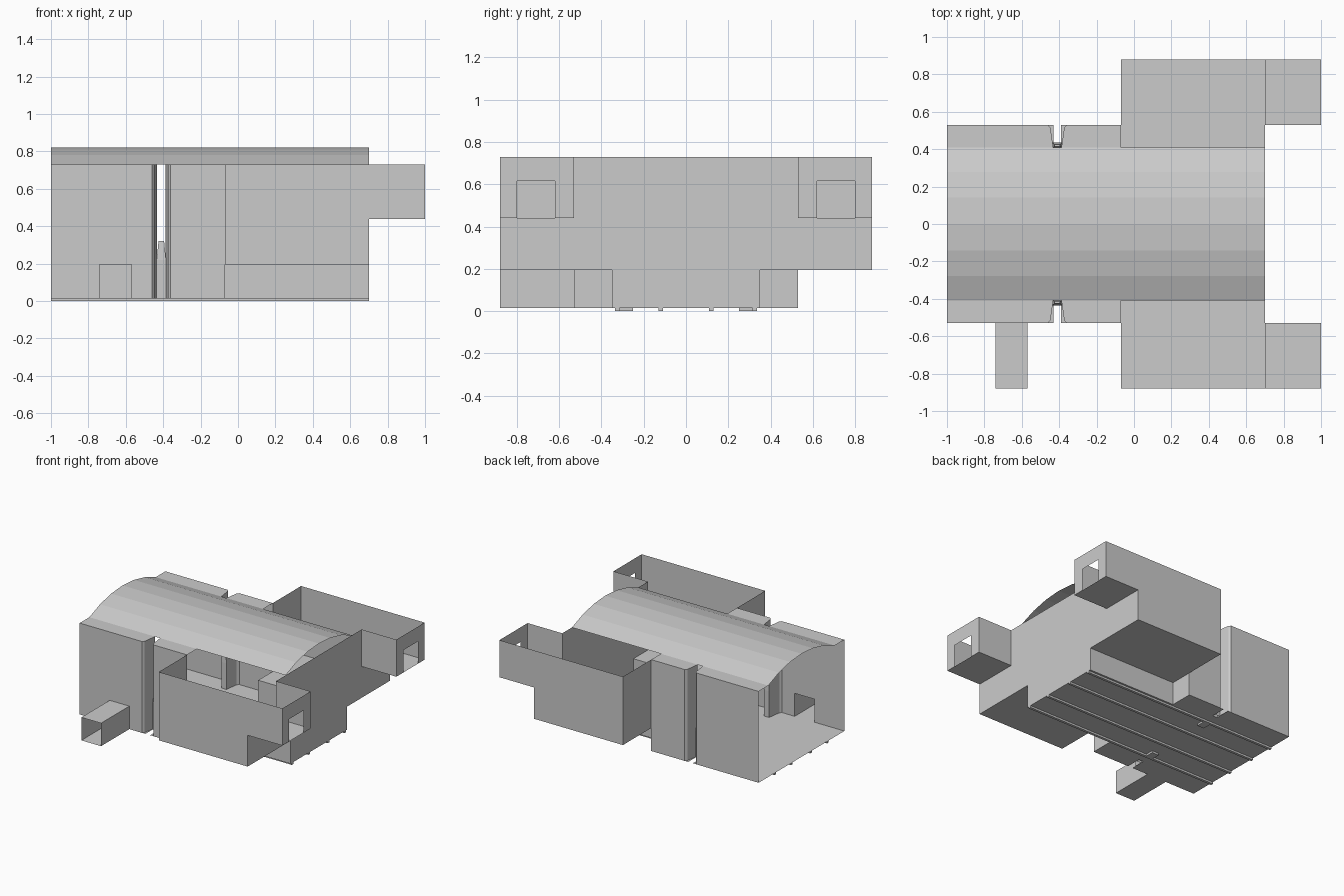
import bpy, bmesh, math

if "Cube" in bpy.data.objects:
    bpy.data.objects.remove(bpy.data.objects["Cube"])

FLOOR, DECK, HIGH, TOP, CROWN = 0.015, 0.195, 0.44, 0.73, 0.822
X0, XS, X1, X2 = -1.0, -0.07, 0.7, 1.0       # hall start, side room start, hall end, annex end
YT, YA, YH, YR = 0.35, 0.41, 0.53, 0.88      # trench, arch, hall wall, side room wall


def rect(axis, c, a, b):
    """Rectangle on a plane; a and b are ranges along the other two axes."""
    pts = [(a[0], b[0]), (a[1], b[0]), (a[1], b[1]), (a[0], b[1])]
    i = 'xyz'.index(axis)
    return [tuple(list(p[:i]) + [c] + list(p[i:])) for p in pts]


def strip(path, z0, z1):
    """Upright wall following a plan path."""
    return [[(*p, z0), (*q, z0), (*q, z1), (*p, z1)] for p, q in zip(path, path[1:])]


def flip(polys, s):
    return [[(x, y * s, z) for x, y, z in p] for p in polys]


def shell(name, polys):
    bm = bmesh.new()
    for p in polys:
        bm.faces.new([bm.verts.new(v) for v in p])
    bmesh.ops.remove_doubles(bm, verts=bm.verts, dist=0.0005)
    bmesh.ops.recalc_face_normals(bm, faces=bm.faces)
    me = bpy.data.meshes.new(name)
    bm.to_mesh(me)
    bm.free()
    ob = bpy.data.objects.new(name, me)
    bpy.context.collection.objects.link(ob)
    return ob


# Arched roof: six flat facets, open at both ends
R = (YA ** 2 + (CROWN - TOP) ** 2) / (2 * (CROWN - TOP))
A = math.asin(YA / R)
arc = [(R * math.sin(A * k / 3), CROWN - R + R * math.cos(A * k / 3)) for k in range(-3, 4)]
shell("arched_roof", [[(X0, *p), (X1, *p), (X1, *q), (X0, *q)] for p, q in zip(arc, arc[1:])])

# Hall floor, narrowing to a trench between the raised decks
shell("hall_floor", [
    rect('z', FLOOR, (X0, -0.43), (-YH, YH)),
    rect('z', FLOOR, (-0.43, -0.39), (-YA, YA)),
    rect('z', FLOOR, (-0.39, XS), (-YH, YH)),
    rect('z', FLOOR, (XS, X1), (-YT, YT))])

# End wall, up to the arch springing line
shell("end_wall", [rect('x', X1, (-YT, YT), (FLOOR, DECK)),
                   rect('x', X1, (-YH, YH), (DECK, TOP))])

# Floor grooves, sunk below the floor
def groove(y0, y1, x0=X0, x1=X1):
    return [rect('z', 0, (x0, x1), (y0, y1)),
            rect('y', y0, (x0, x1), (0, FLOOR)), rect('y', y1, (x0, x1), (0, FLOOR)),
            rect('x', x0, (y0, y1), (0, FLOOR)), rect('x', x1, (y0, y1), (0, FLOOR))]

for s, side in ((-1, "front"), (1, "back")):
    shell(side + "_inner_groove", flip(groove(0.11, 0.13), s))
    shell(side + "_outer_groove", flip(groove(0.315, 0.335), s))
    shell(side + "_groove_jog", flip(groove(0.25, 0.315, -0.44, -0.38), s))

    # Hall walls folding inward at the slot, with narrow ledges above
    left = [(-0.46, YH), (-0.447, 0.515), (-0.432, YA)]
    right = [(-0.388, YA), (-0.373, 0.515), (-0.36, YH)]
    walls = strip(left, FLOOR, TOP) + strip(right + [(XS, YH)], FLOOR, TOP)
    if s < 0:   # doorway to the small tunnel
        walls += [rect('y', YH, (X0, -0.74), (FLOOR, TOP)),
                  rect('y', YH, (-0.74, -0.57), (DECK, TOP)),
                  rect('y', YH, (-0.57, -0.46), (FLOOR, TOP))]
    else:
        walls += [rect('y', YH, (X0, -0.46), (FLOOR, TOP))]
    shell(side + "_hall_wall", flip(walls, s))
    shell(side + "_roof_ledge", flip([
        [(x, y, TOP) for x, y in [(X0, YA), (X0, YH)] + left],
        [(x, y, TOP) for x, y in right + [(XS, YH), (XS, YA)]]], s))

    # Low post closing the slot, with a tapered top
    post = [(-0.432, YA), (-0.388, YA), (-0.385, 0.435), (-0.435, 0.435)]
    tip = [(-0.425, 0.415), (-0.395, 0.415), (-0.395, 0.425), (-0.425, 0.425)]
    loop = list(zip(post, tip))
    loop.append(loop[0])
    shell(side + "_slot_post", flip(
        strip(post + post[:1], FLOOR, 0.22)
        + [[(*p, 0.22), (*q, 0.22), (*v, 0.32), (*u, 0.32)]
           for (p, u), (q, v) in zip(loop, loop[1:])]
        + [[(*p, 0.32) for p in tip]], s))

    # Raised deck of the open side room
    shell(side + "_deck", flip([
        rect('z', DECK, (XS, X1), (YT, YR)),
        rect('y', YT, (XS, X1), (FLOOR, DECK)),
        rect('x', XS, (YT, YH), (FLOOR, DECK))], s))

    # Side room walls, open to the annex above its floor
    shell(side + "_room_walls", flip([
        rect('x', XS, (YH, YR), (DECK, TOP)),
        rect('y', YR, (XS, X1), (DECK, TOP)),
        rect('x', X1, (YH, YR), (DECK, HIGH))], s))

    # Annex with a square doorway in its end
    shell(side + "_annex", flip([
        rect('z', HIGH, (X1, X2), (YH, YR)),
        rect('y', YH, (X1, X2), (HIGH, TOP)),
        rect('y', YR, (X1, X2), (HIGH, TOP)),
        rect('x', X2, (YH, 0.62), (HIGH, TOP)),
        rect('x', X2, (0.62, 0.80), (0.615, TOP)),
        rect('x', X2, (0.80, YR), (HIGH, TOP))], s))

# Small tunnel, open at its outer end
shell("side_tunnel", [
    rect('x', -0.74, (-YR, -YH), (FLOOR, DECK)),
    rect('x', -0.57, (-YR, -YH), (FLOOR, DECK)),
    rect('z', FLOOR, (-0.74, -0.57), (-YR, -YH)),
    rect('z', DECK, (-0.74, -0.57), (-YR, -YH))])
